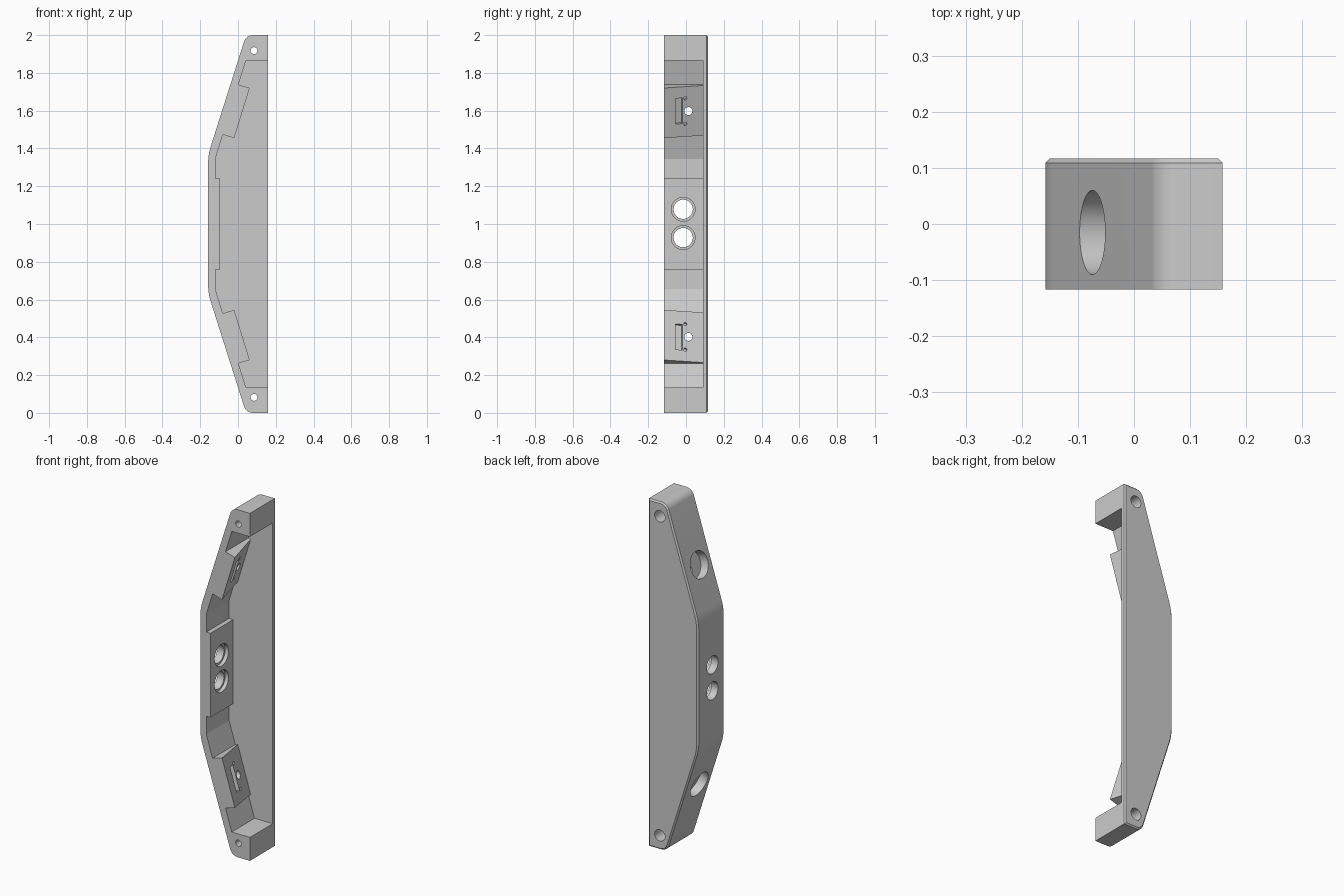
import bpy, bmesh, math
from mathutils import Vector, Matrix

if "Cube" in bpy.data.objects:
    bpy.data.objects.remove(bpy.data.objects["Cube"])

FRONT, BACK, FLOOR = -0.117, 0.117, 0.09
EDGE = 0.158
GREY = (0.6, 0.6, 0.6, 1)

grey = bpy.data.materials.new("plain grey")
grey.use_nodes = True
grey.diffuse_color = GREY
grey.node_tree.nodes["Principled BSDF"].inputs["Base Color"].default_value = GREY


def finish(bm, name):
    bmesh.ops.recalc_face_normals(bm, faces=bm.faces)
    mesh = bpy.data.meshes.new(name)
    bm.to_mesh(mesh)
    bm.free()
    mesh.materials.append(grey)
    ob = bpy.data.objects.new(name, mesh)
    bpy.context.collection.objects.link(ob)
    return ob


def loft(name, front, back, y0, y1, chamfer=0):
    """Solid between two matching x-z outlines, at y0 and y1."""
    bm = bmesh.new()
    a = [bm.verts.new((x, y0, z)) for x, z in front]
    b = [bm.verts.new((x, y1, z)) for x, z in back]
    bm.faces.new(a)
    cap = bm.faces.new(b)
    for i in range(len(a)):
        j = (i + 1) % len(a)
        bm.faces.new((a[i], a[j], b[j], b[i]))
    bmesh.ops.recalc_face_normals(bm, faces=bm.faces)
    if chamfer:
        bmesh.ops.bevel(bm, geom=list(cap.edges), offset=chamfer, segments=1,
                        affect='EDGES', profile=0.5)
    return finish(bm, name)


def rounded(points):
    """Outline with filleted corners; each point is x, z, radius."""
    out = []
    for i, (x, z, r) in enumerate(points):
        p = Vector((x, z))
        if not r:
            out.append(p)
            continue
        u = (Vector(points[i - 1][:2]) - p).normalized()
        v = (Vector(points[(i + 1) % len(points)][:2]) - p).normalized()
        half = u.angle(v) / 2
        centre = p + (u + v).normalized() * (r / math.sin(half))
        reach = r / math.tan(half)
        start = p + u * reach - centre
        end = p + v * reach - centre
        for k in range(11):
            spoke = start.lerp(end, k / 10).normalized()
            out.append(centre + spoke * r)
    return out


def mirrored(upper):
    return upper + [(x, 2 - z, *rest) for x, z, *rest in reversed(upper)]


def rod(name, centre, axis, radius, length):
    bm = bmesh.new()
    turn = Vector(axis).to_track_quat('Z', 'Y').to_matrix().to_4x4()
    bmesh.ops.create_cone(bm, cap_ends=True, segments=48, radius1=radius, radius2=radius,
                          depth=length, matrix=Matrix.Translation(centre) @ turn)
    return finish(bm, name)


def combine(tool, operation='DIFFERENCE'):
    tool.hide_render = True
    mod = body.modifiers.new(tool.name, 'BOOLEAN')
    mod.operation, mod.object, mod.solver = operation, tool, 'EXACT'
    bpy.context.view_layer.objects.active = body
    bpy.ops.object.modifier_apply(modifier=mod.name)
    bpy.data.objects.remove(tool)


# Outer shell with rounded corners and a chamfered rear rim
outer = rounded(mirrored([(EDGE, 2, 0), (0.043, 2, 0.05), (-EDGE, 1.368, 0.3)]))
body = loft("bracket_body", outer, outer, FRONT, BACK, 0.008)

# Pocket open to the front and the straight side, with a raised central pad
pocket = mirrored([(0.3, 1.865), (0.042, 1.865), (-0.12, 1.345), (-0.12, 1.242), (-0.094, 1.242)])
combine(loft("pocket", pocket, pocket, FRONT - 0.1, FLOOR))

for side in (1, -1):
    def flip(x, z):
        return (x, 1 + side * (z - 1))

    # Mounting wedge that thins toward the rear plate
    top, low = Vector((0.002, 1.738)), Vector((-0.08, 1.473))
    reach = Vector((0.06, -0.018))
    root = reach * -0.35
    front = [top + root, low + root, low + reach, top + reach]
    back = [top + root, low + root, low + reach * 0.25, top + reach * 0.25]
    combine(loft("wedge", [flip(*p) for p in front], [flip(*p) for p in back],
                 FRONT, FLOOR + 0.002), 'UNION')

    # Local directions on the wedge face
    along = Vector((0.293, 0, 0.956 * side))
    wall = Vector((0.956, 0, -0.293 * side))
    across = Vector((-0.22, 0.975, 0))
    across = (across - along * across.dot(along)).normalized()
    normal = across.cross(along).normalized()

    def on_face(y, z):
        depth = 1 - 0.75 * (y - FRONT) / (FLOOR - FRONT)
        p = low + reach * depth
        x = p.x + (z - p.y) * (top - low).x / (top - low).y
        x, z = flip(x, z)
        return Vector((x, y, z))

    # Wide blind bore from the outside
    x, z = flip(-0.075, 1.632)
    combine(rod("wide_bore", Vector((x, -0.015, z)) - wall * 0.025, wall, 0.075, 0.15))

    # Through hole, screw holes and slot in the wedge face
    combine(rod("sensor_hole", on_face(0.013, 1.598), (1, 0, 0), 0.021, 0.2))
    for z in (1.53, 1.665):
        combine(rod("screw_hole", on_face(-0.004, z), normal, 0.009, 0.03))
    bm = bmesh.new()
    frame = Matrix((along * 0.142, across * 0.036, normal * 0.04)).transposed().to_4x4()
    bmesh.ops.create_cube(bm, size=1,
                          matrix=Matrix.Translation(on_face(-0.037, 1.598)) @ frame)
    combine(finish(bm, "slot"))

    # End bolt hole with a rear counterbore
    x, z = flip(0.085, 1.918)
    combine(rod("bolt_hole", (x, 0, z), (0, 1, 0), 0.018, 0.5))
    combine(rod("bolt_counterbore", (x, BACK, z), (0, 1, 0), 0.033, 0.16))

    # Central stepped hole
    z = 1 + 0.075 * side + 0.003
    combine(rod("button_hole", (-0.13, -0.015, z), (1, 0, 0), 0.051, 0.2))
    combine(rod("button_counterbore", (-0.075, -0.015, z), (1, 0, 0), 0.063, 0.08))

# Smooth rounded corners and bores, crisp edges
bpy.ops.object.select_all(action='DESELECT')
body.select_set(True)
bpy.context.view_layer.objects.active = body
bpy.ops.object.shade_smooth_by_angle(angle=math.radians(15))
